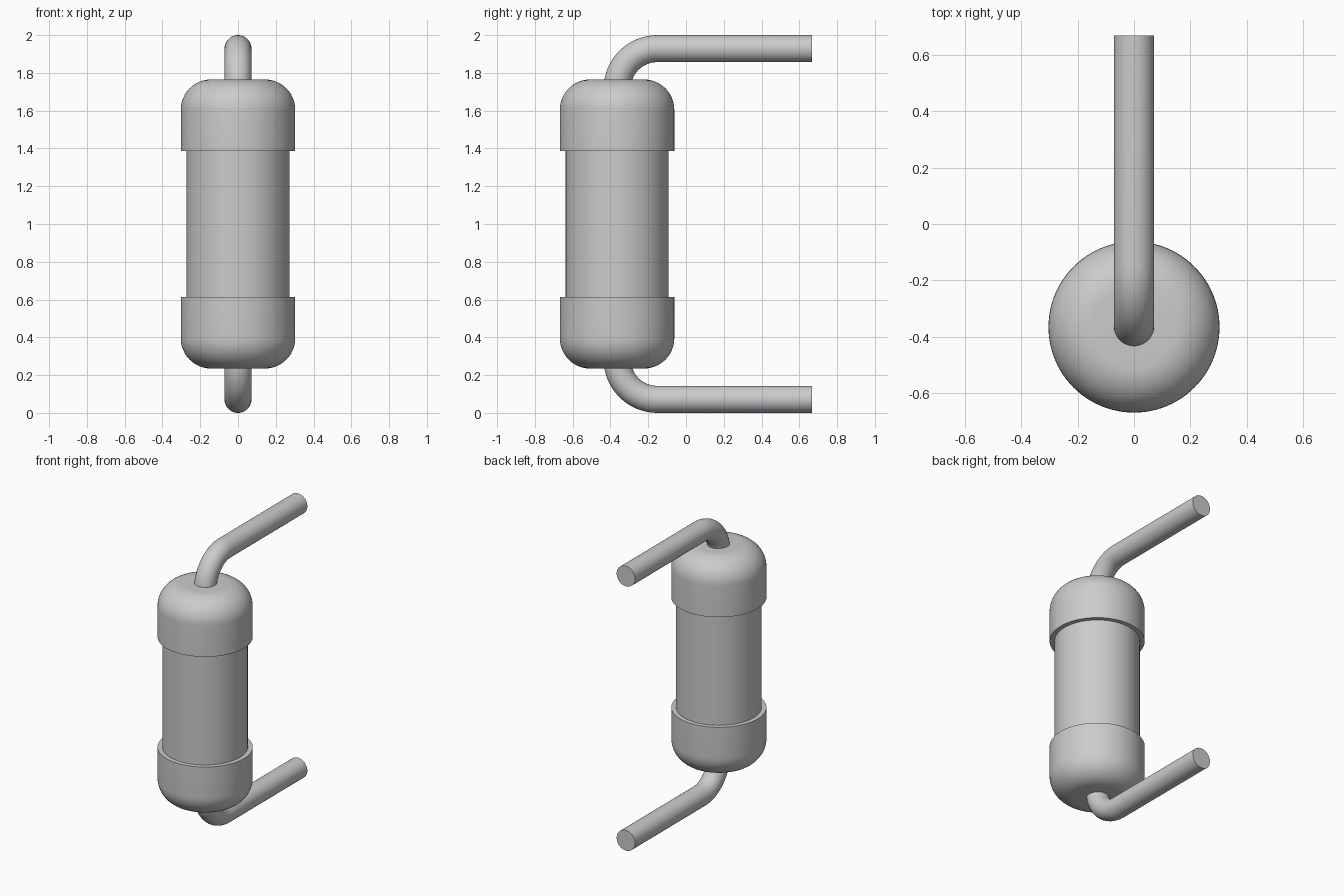
import bpy, math

if "Cube" in bpy.data.objects:
    bpy.data.objects.remove(bpy.data.objects["Cube"])

AXIS_Y = -0.365      # body axis
LEAD_R = 0.0715
MID_Z = 1.0

grey = bpy.data.materials.new("plain grey")
grey.diffuse_color = (0.6, 0.6, 0.6, 1)
grey.use_nodes = True
grey.node_tree.nodes["Principled BSDF"].inputs["Base Color"].default_value = grey.diffuse_color


def mesh_object(name, verts, faces):
    me = bpy.data.meshes.new(name)
    me.from_pydata(verts, [], faces)
    me.materials.append(grey)
    ob = bpy.data.objects.new(name, me)
    bpy.context.collection.objects.link(ob)
    bpy.ops.object.select_all(action='DESELECT')
    bpy.context.view_layer.objects.active = ob
    ob.select_set(True)
    bpy.ops.object.mode_set(mode='EDIT')
    bpy.ops.mesh.select_all(action='SELECT')
    bpy.ops.mesh.normals_make_consistent(inside=False)
    bpy.ops.object.mode_set(mode='OBJECT')
    bpy.ops.object.shade_smooth_by_angle(angle=math.radians(35))
    return ob


def skin(name, rings):
    """Join equal rings of points into a closed, end-capped tube."""
    n = len(rings[0])
    verts = [p for ring in rings for p in ring]
    faces = [(r * n + i, r * n + (i + 1) % n, (r + 1) * n + (i + 1) % n, (r + 1) * n + i)
             for r in range(len(rings) - 1) for i in range(n)]
    faces += [tuple(range(n)), tuple(range(len(verts) - n, len(verts)))]
    return mesh_object(name, verts, faces)


def lathe(name, profile, n=96):
    """Revolve (radius, z) points about the body axis."""
    return skin(name, [[(r * math.cos(2 * math.pi * i / n),
                         AXIS_Y + r * math.sin(2 * math.pi * i / n), z)
                        for i in range(n)] for r, z in profile])


def lead(name, side, n=48):
    """Round wire leaving the cap, bending a quarter turn and running to the back."""
    bend, z_top = 0.2135, 0.9285
    # path entries: y, height from the middle, direction angle
    path = [(AXIS_Y, 0.70, 0.0)]
    for k in range(17):
        a = math.pi / 2 * k / 16
        path.append((AXIS_Y + bend * (1 - math.cos(a)), z_top - bend + bend * math.sin(a), a))
    path.append((0.668, z_top, math.pi / 2))
    rings = []
    for y, h, a in path:
        ring = []
        for i in range(n):
            t = 2 * math.pi * i / n
            u, v = LEAD_R * math.cos(t), LEAD_R * math.sin(t)
            ring.append((u, y + v * math.cos(a), MID_Z + side * (h - v * math.sin(a))))
        rings.append(ring)
    return skin(name, rings)


# central cylinder
lathe("body", [(0.272, 0.55), (0.272, 1.45)])

# rounded end caps and bent leads, mirrored about the middle
R, FILLET, INNER, OUTER = 0.303, 0.16, 0.387, 0.765
for label, side in (("upper", 1), ("lower", -1)):
    profile = [(R, MID_Z + side * INNER)]
    for k in range(13):
        a = math.pi / 2 * k / 12
        profile.append((R - FILLET + FILLET * math.cos(a),
                        MID_Z + side * (OUTER - FILLET + FILLET * math.sin(a))))
    lathe(label + "_cap", profile)
    lead(label + "_lead", side)
